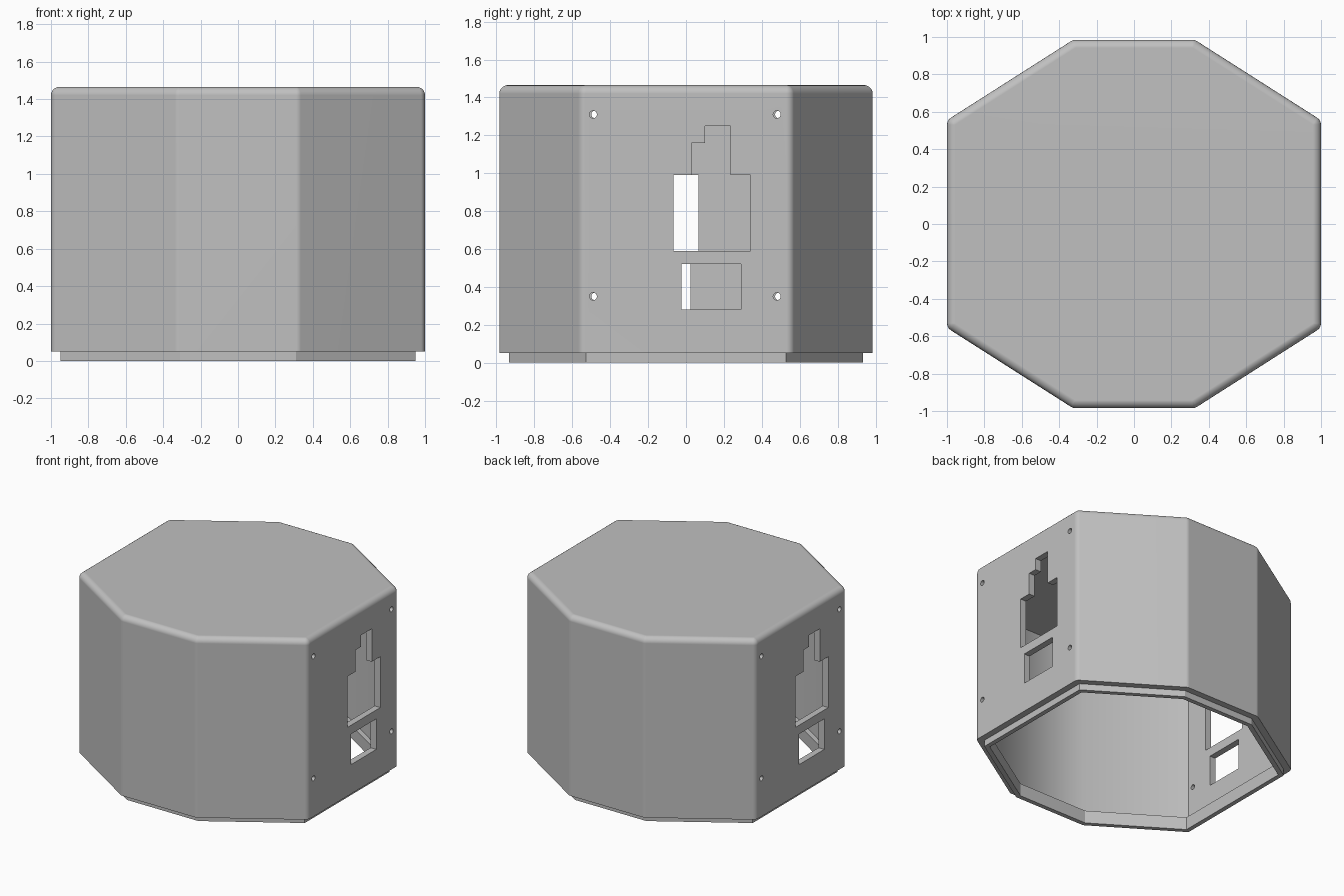
import bpy, bmesh
from math import cos, sin, pi, radians
from mathutils import Vector

cube = bpy.data.objects.get("Cube")
if cube:
    bpy.data.objects.remove(cube, do_unlink=True)

WALL, ROUND, BASE, TOP = 0.05, 0.045, 0.05, 1.465
HALF = [Vector(p) for p in ((1, -0.555), (1, 0.555), (0.325, 0.985), (-0.325, 0.985))]
CORNERS = HALF + [-p for p in HALF[:2]] + [-p for p in HALF[2:]]

grey = bpy.data.materials.new("light grey plastic")
grey.use_nodes = True
grey.diffuse_color = (0.53, 0.53, 0.53, 1)
grey.node_tree.nodes["Principled BSDF"].inputs["Base Color"].default_value = grey.diffuse_color


def edge_normal(a, b):
    d = (b - a).normalized()
    return Vector((d.y, -d.x))


def outline(inset, radius=0, steps=3):
    """Octagon moved inward, each corner then grown back by an arc."""
    points = []
    for i, p in enumerate(CORNERS):
        n1 = edge_normal(CORNERS[i - 1], p)
        n2 = edge_normal(p, CORNERS[(i + 1) % 8])
        corner = p - (n1 + n2) * inset / (1 + n1.dot(n2))
        if radius == 0:
            points.append(corner)
            continue
        for k in range(steps + 1):
            points.append(corner + radius * n1.slerp(n2, k / steps))
    return points


def loft(bm, rings, caps=True):
    """Skin a list of 3D rings of equal length."""
    loops = [[bm.verts.new(v) for v in ring] for ring in rings]
    pairs = list(zip(loops, loops[1:]))
    if not caps:
        pairs.append((loops[-1], loops[0]))
    for a, b in pairs:
        for i in range(len(a)):
            j = (i + 1) % len(a)
            bm.faces.new((a[i], a[j], b[j], b[i]))
    if caps:
        bm.faces.new(loops[0][::-1])
        bm.faces.new(loops[-1])


def level(points, z):
    return [(p.x, p.y, z) for p in points]


def make(name, bm):
    bmesh.ops.recalc_face_normals(bm, faces=bm.faces)
    mesh = bpy.data.meshes.new(name)
    bm.to_mesh(mesh)
    bm.free()
    mesh.materials.append(grey)
    ob = bpy.data.objects.new(name, mesh)
    bpy.context.collection.objects.link(ob)
    return ob


def select(ob):
    bpy.ops.object.select_all(action='DESELECT')
    ob.select_set(True)
    bpy.context.view_layer.objects.active = ob


def cut(ob, cutter):
    cutter.hide_render = True
    mod = ob.modifiers.new("cut", 'BOOLEAN')
    mod.operation, mod.solver, mod.object = 'DIFFERENCE', 'EXACT', cutter
    select(ob)
    bpy.ops.object.modifier_apply(modifier=mod.name)
    bpy.data.objects.remove(cutter, do_unlink=True)


# Housing with rounded top edge and softened corners
bm = bmesh.new()
rings = [level(outline(ROUND, ROUND), BASE)]
for k in range(6):
    a = min(k * pi / 10, radians(88))
    rings.append(level(outline(ROUND, ROUND * cos(a)), TOP - ROUND + ROUND * sin(a)))
loft(bm, rings)
housing = make("housing", bm)

# Hollow inside, open at the bottom
bm = bmesh.new()
loft(bm, [level(outline(WALL), z) for z in (-0.1, TOP - WALL)])
cut(housing, make("cavity_cutter", bm))

# Socket openings and screw holes, repeated by half a turn on the other side
stepped = [(-0.065, 0.59), (0.34, 0.59), (0.34, 0.99), (0.235, 0.99), (0.235, 1.25),
           (0.1, 1.25), (0.1, 1.16), (0.03, 1.16), (0.03, 0.99), (-0.065, 0.99)]
lower = [(-0.025, 0.28), (0.29, 0.28), (0.29, 0.52), (-0.025, 0.52)]
profiles = [stepped, lower]
for y in (-0.49, 0.48):
    for z in (0.35, 1.31):
        profiles.append([(y + 0.02 * cos(k * pi / 8), z + 0.02 * sin(k * pi / 8))
                         for k in range(16)])
bm = bmesh.new()
for side in (1, -1):
    for profile in profiles:
        loft(bm, [[(side * x, side * y, z) for y, z in profile] for x in (0.88, 1.1)])
cut(housing, make("opening_cutter", bm))

# Locating lip under the housing
bm = bmesh.new()
inner, outer = outline(WALL + 0.035), outline(WALL)
loft(bm, [level(outer, 0), level(outer, 2 * BASE), level(inner, 2 * BASE), level(inner, 0)],
     caps=False)
lip = make("bottom_lip", bm)

# Smooth rounded edges, crisp corners
select(housing)
bpy.ops.object.shade_smooth_by_angle(angle=radians(35))
weighted = housing.modifiers.new("weighted normals", 'WEIGHTED_NORMAL')
weighted.keep_sharp = True
